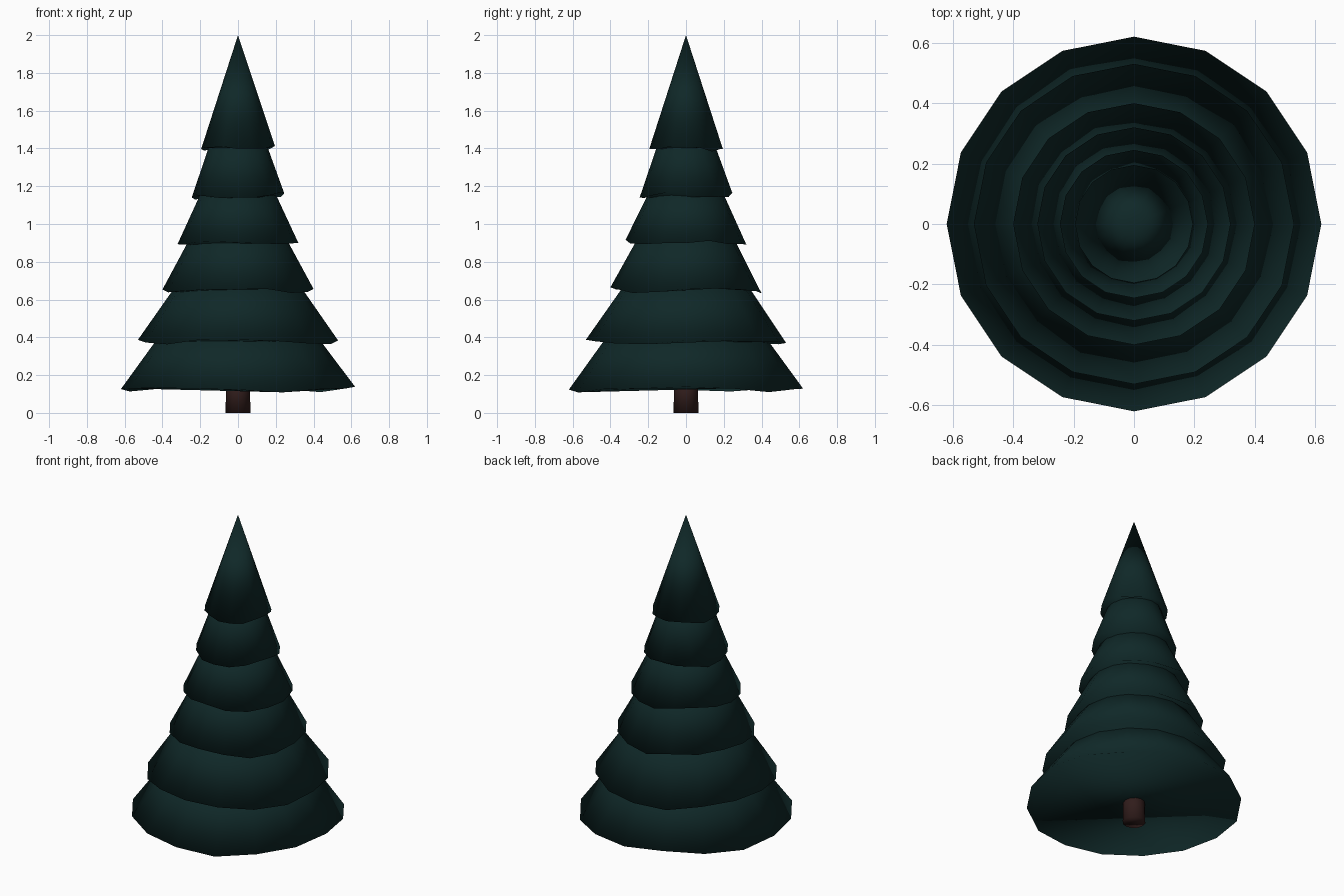
import bpy, bmesh, math, random

cube = bpy.data.objects.get("Cube")
if cube:
    bpy.data.objects.remove(cube, do_unlink=True)

random.seed(7)
SIDES = 16


def make_material(name, color):
    mat = bpy.data.materials.new(name)
    mat.use_nodes = True
    mat.diffuse_color = (*color, 1)
    bsdf = mat.node_tree.nodes["Principled BSDF"]
    bsdf.inputs["Base Color"].default_value = (*color, 1)
    bsdf.inputs["Roughness"].default_value = 0.9
    return mat


def finish(bm, name, mat):
    bmesh.ops.recalc_face_normals(bm, faces=bm.faces)
    for f in bm.faces:
        f.smooth = True
    mesh = bpy.data.meshes.new(name)
    bm.to_mesh(mesh)
    bm.free()
    mesh.materials.append(mat)
    obj = bpy.data.objects.new(name, mesh)
    bpy.context.collection.objects.link(obj)
    return obj


def add_tier(name, rim_r, rim_z, top_r, top_z, mat):
    """Closed cone section with a slightly wavy lower rim."""
    bm = bmesh.new()
    bmesh.ops.create_cone(bm, cap_ends=True, segments=SIDES, radius1=rim_r,
                          radius2=top_r, depth=top_z - rim_z)
    half = (top_z - rim_z) / 2
    phase = random.uniform(0, math.tau)
    for v in bm.verts:
        is_rim = v.co.z < 0
        v.co.z += rim_z + half
        if is_rim:
            angle = math.atan2(v.co.y, v.co.x)
            v.co.z += 0.012 * math.sin(3 * angle + phase) + random.uniform(-0.01, 0.01)
    return finish(bm, name, mat)


needles = make_material("dark_pine_green", (0.0048, 0.021, 0.021))
bark = make_material("dark_bark_brown", (0.03, 0.012, 0.011))

# Foliage tiers, lowest first: rim radius, rim height, top radius, top height
tiers = [
    (0.62, 0.13, 0.40, 0.43),
    (0.53, 0.38, 0.31, 0.70),
    (0.40, 0.65, 0.23, 0.97),
    (0.32, 0.90, 0.18, 1.20),
    (0.245, 1.15, 0.13, 1.48),
    (0.195, 1.40, 0.0, 2.0),
]
for i, (rim_r, rim_z, top_r, top_z) in enumerate(tiers, 1):
    add_tier(f"foliage_tier_{i}", rim_r, rim_z, top_r, top_z, needles)

# Trunk, reaching up into the lowest tier
bm = bmesh.new()
bmesh.ops.create_cone(bm, cap_ends=True, segments=12, radius1=0.066,
                      radius2=0.062, depth=0.2)
bmesh.ops.translate(bm, verts=bm.verts, vec=(0, 0, 0.1))
finish(bm, "trunk", bark)
